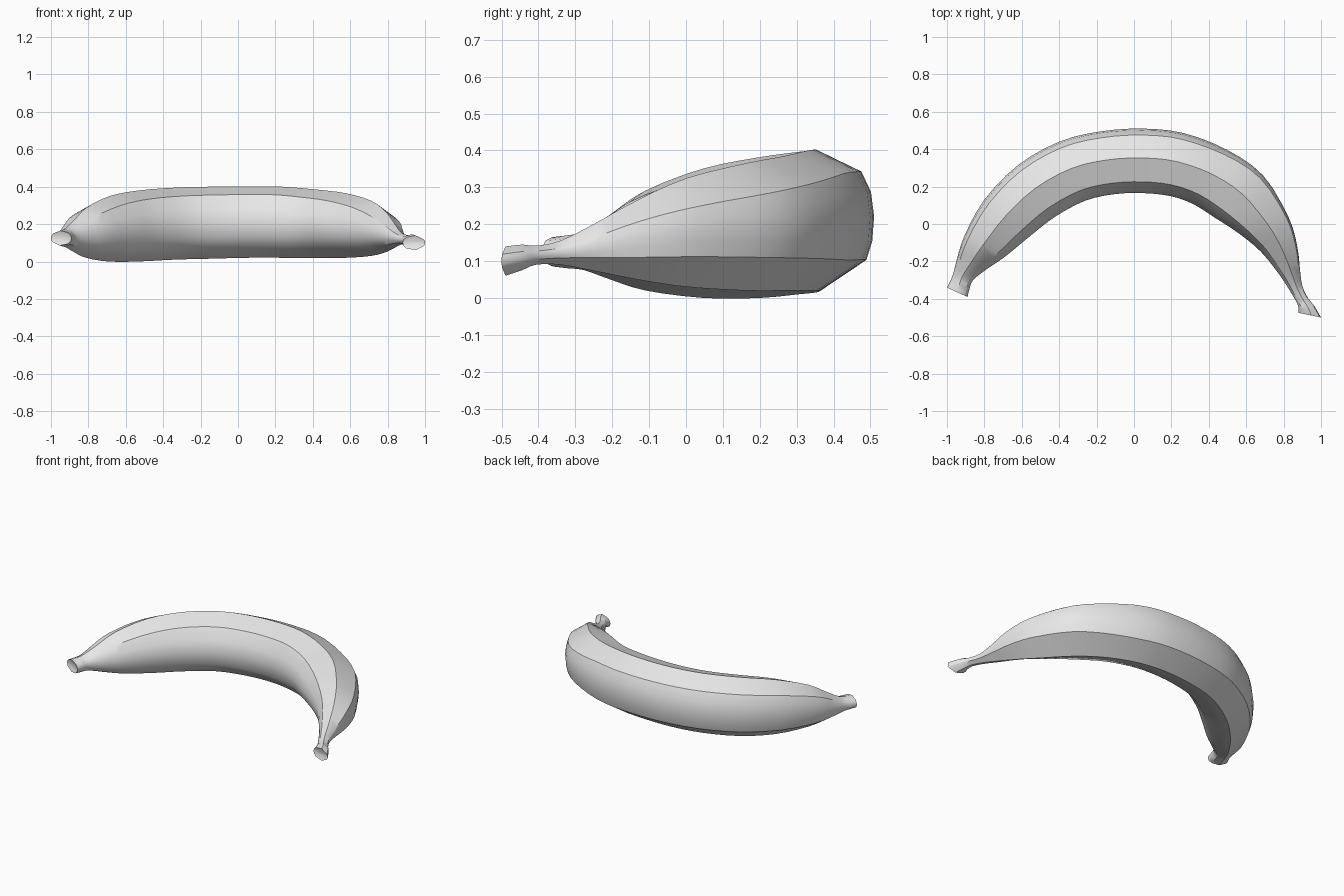
import bpy, bmesh, math
from mathutils import Vector

default_cube = bpy.data.objects.get("Cube")
if default_cube:
    bpy.data.objects.remove(default_cube, do_unlink=True)

# Single flat colour
skin = bpy.data.materials.new("light_grey_skin")
skin.use_nodes = True
skin.diffuse_color = (0.8, 0.8, 0.8, 1)
skin.node_tree.nodes["Principled BSDF"].inputs["Base Color"].default_value = (0.8, 0.8, 0.8, 1)

# Stations along the fruit: outer x, outer y, inner x, inner y, bottom, top
STATIONS = [
    (-1, -.34, -.89, -.39, .085, .165),
    (-.98, -.3, -.88, -.35, .08, .17),
    (-.965, -.26, -.86, -.3, .075, .18),
    (-.945, -.18, -.785, -.24, .05, .225),
    (-.905, -.06, -.69, -.175, .02, .29),
    (-.8, .13, -.55, -.06, 0, .35),
    (-.62, .315, -.42, .04, 0, .38),
    (-.4, .44, -.26, .125, .01, .395),
    (-.18, .495, -.1, .16, .015, .4),
    (.05, .51, .05, .165, .02, .402),
    (.27, .485, .19, .15, .02, .4),
    (.5, .395, .31, .11, .02, .385),
    (.69, .26, .43, .035, .02, .365),
    (.825, .04, .56, -.05, .03, .325),
    (.873, -.12, .68, -.15, .05, .265),
    (.888, -.25, .78, -.275, .075, .195),
    (.9, -.33, .835, -.36, .09, .155),
    (.93, -.395, .87, -.42, .09, .142),
    (.965, -.44, .88, -.45, .075, .145),
    (1, -.5, .88, -.475, .06, .14),
]

# Ridged cross-sections: outward and upward, as fractions of the half size
MIDDLE_SECTION = [Vector(p) for p in (
    (.09, 1), (.8, .69), (.95, .4), (1, .05), (.97, -.3), (.88, -.56),
    (.15, -1), (-.62, -.75), (-.92, -.4), (-1, .05), (-.9, .4), (-.65, .77))]
STEM_SECTION = [Vector(p) for p in (
    (.15, 1), (.92, .48), (.98, .25), (1, .02), (.98, -.2), (.94, -.44),
    (.15, -1), (-.62, -.68), (-.92, -.35), (-1, .05), (-.9, .4), (-.65, .77))]
STEPS = 3


def spline(a, b, c, d, t):
    """Smooth interpolation from b to c."""
    return b + (c - a + (2 * a - 5 * b + 4 * c - d + (3 * (b - c) + d - a) * t) * t) * t / 2


def stations():
    last = len(STATIONS) - 1
    for i in range(last):
        near = [STATIONS[min(max(i + k, 0), last)] for k in (-1, 0, 1, 2)]
        for s in range(STEPS):
            yield [spline(*values, s / STEPS) for values in zip(*near)]
    yield STATIONS[-1]


def add_ring(bm, station):
    ox, oy, ix, iy, low, high = station
    center = Vector((ox + ix, oy + iy, low + high)) / 2
    outward = Vector((ox - ix, oy - iy, 0)) / 2
    upward = Vector((0, 0, (high - low) / 2))
    # The ridges fade to a round section where the fruit narrows
    roundness = min(max((.2 - (high - low)) / .1, 0), 1)
    # The outer side narrows between its ridges towards the stem
    stem = min(max((center.x - .3) / .4, 0), 1)
    ring = []
    for p, p_stem in zip(MIDDLE_SECTION, STEM_SECTION):
        q = p.lerp(p_stem, stem)
        q = q.lerp(q.normalized(), roundness)
        ring.append(bm.verts.new(center + outward * q.x + upward * q.y))
    return ring


# Curved body
bm = bmesh.new()
rings = [add_ring(bm, station) for station in stations()]
count = len(MIDDLE_SECTION)
for first, second in zip(rings, rings[1:]):
    for j in range(count):
        k = (j + 1) % count
        bm.faces.new((first[j], first[k], second[k], second[j]))

# Cut ends, each with a narrow rim and a slightly sunken middle
caps = [bm.faces.new(rings[0]), bm.faces.new(rings[-1])]
bmesh.ops.recalc_face_normals(bm, faces=bm.faces[:])
bmesh.ops.inset_individual(bm, faces=caps, thickness=.012, depth=-.006)

mesh = bpy.data.meshes.new("fruit_body")
bm.to_mesh(mesh)
bm.free()
mesh.materials.append(skin)
body = bpy.data.objects.new("fruit_body", mesh)
bpy.context.collection.objects.link(body)

# Smooth skin with crisp lengthwise ridges
bpy.ops.object.select_all(action="DESELECT")
body.select_set(True)
bpy.context.view_layer.objects.active = body
bpy.ops.object.shade_smooth_by_angle(angle=math.radians(34))
